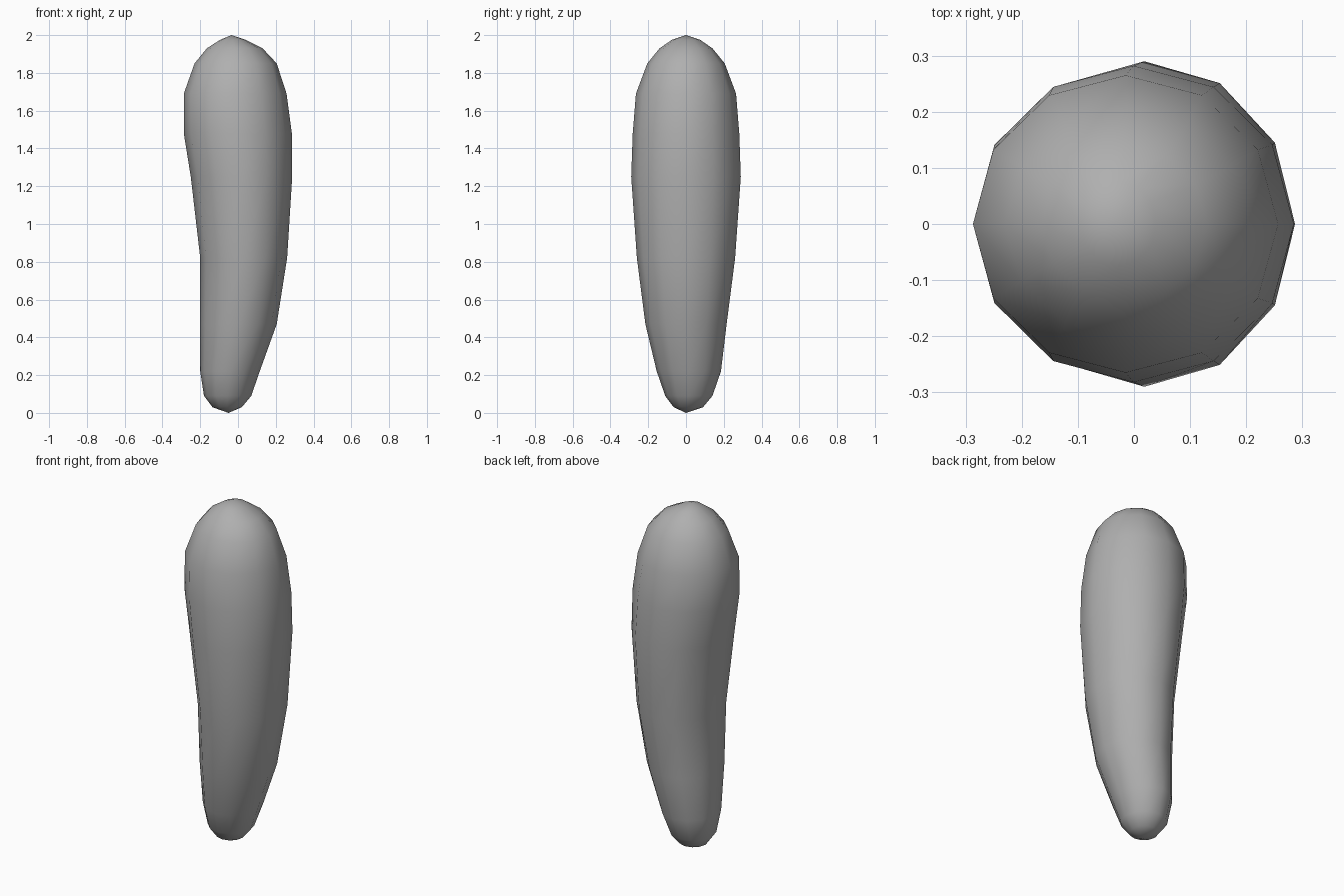
import bpy, bmesh, math

if "Cube" in bpy.data.objects:
    bpy.data.objects.remove(bpy.data.objects["Cube"])

SIDES = 12
# Rings from bottom to top: z, left x, right x, front y, back y
rings = [
    (0.03, -0.135, 0.02, -0.065, 0.09),
    (0.09, -0.18, 0.07, -0.11, 0.14),
    (0.22, -0.20, 0.115, -0.155, 0.185),
    (0.47, -0.20, 0.205, -0.215, 0.215),
    (0.82, -0.20, 0.26, -0.26, 0.26),
    (1.25, -0.25, 0.287, -0.29, 0.29),
    (1.48, -0.287, 0.285, -0.282, 0.282),
    (1.69, -0.287, 0.257, -0.265, 0.265),
    (1.85, -0.23, 0.205, -0.205, 0.205),
    (1.93, -0.165, 0.13, -0.14, 0.14),
    (1.975, -0.095, 0.04, -0.075, 0.075),
]

# Bent, tapered rounded body made of stacked twelve-sided rings
bm = bmesh.new()
loops = []
for z, xl, xr, yf, yb in rings:
    cx, rx = (xl + xr) / 2, (xr - xl) / 2
    cy, ry = (yf + yb) / 2, (yb - yf) / 2
    loops.append([bm.verts.new((cx + rx * math.cos(math.tau * i / SIDES),
                                cy + ry * math.sin(math.tau * i / SIDES), z))
                  for i in range(SIDES)])
for a, b in zip(loops, loops[1:]):
    for i in range(SIDES):
        j = (i + 1) % SIDES
        bm.faces.new((a[i], a[j], b[j], b[i]))

# Pointed fans closing both ends
bottom = bm.verts.new((-0.05, 0, 0))
top = bm.verts.new((-0.035, 0, 2))
for i in range(SIDES):
    j = (i + 1) % SIDES
    bm.faces.new((bottom, loops[0][j], loops[0][i]))
    bm.faces.new((top, loops[-1][i], loops[-1][j]))
bmesh.ops.recalc_face_normals(bm, faces=bm.faces[:])
for f in bm.faces:
    f.smooth = True

mesh = bpy.data.meshes.new("tapered_body")
bm.to_mesh(mesh)
bm.free()

# Dark grey surface
grey = bpy.data.materials.new("dark_grey")
grey.diffuse_color = (0.43, 0.43, 0.43, 1)
grey.use_nodes = True
grey.node_tree.nodes["Principled BSDF"].inputs["Base Color"].default_value = grey.diffuse_color
mesh.materials.append(grey)
bpy.context.collection.objects.link(bpy.data.objects.new("tapered_body", mesh))
